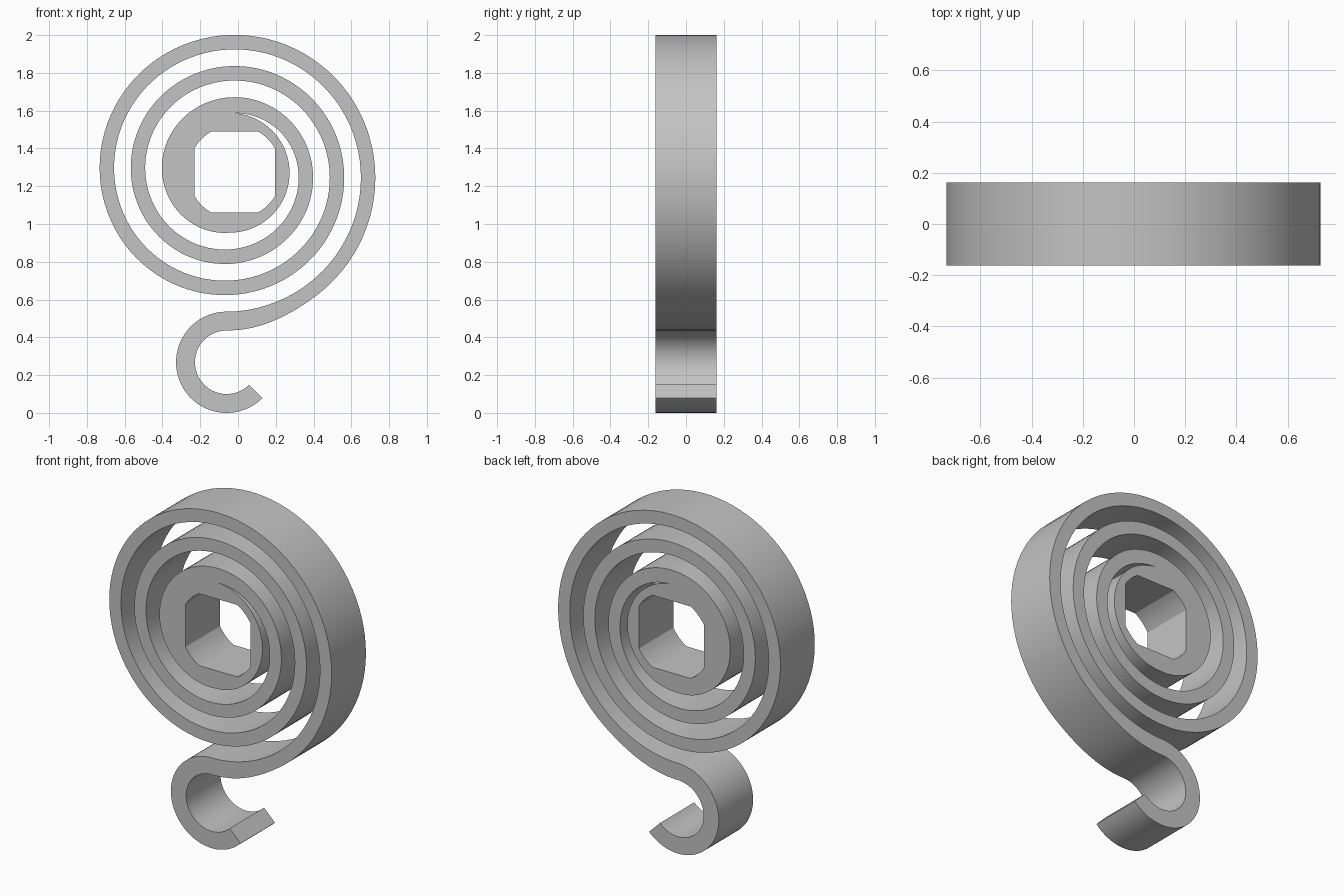
import bpy, bmesh
from math import sin, cos, pi, radians, sqrt, atan2

cube = bpy.data.objects.get("Cube")
if cube:
    bpy.data.objects.remove(cube, do_unlink=True)

CX, CZ = -0.044, 1.271        # spiral centre
HUB, PITCH, BAND = 0.317, 0.165, 0.0765
DEPTH = 0.322
END, TIP = 6 * pi, radians(185)
STEP = radians(4)


def smooth(v):
    v = min(max(v, 0), 1)
    return v * v * (3 - 2 * v)


def span(a, b, step=STEP):
    n = max(1, round(abs(b - a) / step))
    return [a + (b - a) * i / n for i in range(n + 1)]


def polar(t, r):
    # clockwise angle, starting straight down
    return (CX - r * sin(t), CZ - r * cos(t))


def arc(x, z, r, angles):
    return [(x + r * cos(a), z + r * sin(a)) for a in angles]


def outer(t):
    flare = 0.023 * smooth((t - END + radians(34)) / radians(32))
    return HUB + PITCH * t / (2 * pi) + flare


def inner(t):
    closing = 0.008 * (1 - smooth((t - TIP) / radians(70)))
    return HUB + PITCH * t / (2 * pi) - BAND - closing


# Outline: round side of the hub, coil outside, hook, coil inside
hook = span(radians(90), radians(315))
outline = [polar(t, HUB) for t in span(TIP - 2 * pi, 0)][:-1]
outline += [polar(t, outer(t)) for t in span(0, END)]
outline += arc(-0.06, 0.268, 0.168, hook)
outline += arc(-0.06, 0.268, 0.268, hook)[::-1]
outline += [polar(t, inner(t)) for t in span(END, TIP)]

# Square hub hole with rounded-off corners
half, corner = 0.2135, 0.248
a = atan2(sqrt(corner ** 2 - half ** 2), half)
hole = []
for k in range(4):
    hole += arc(-0.0175, 1.275, corner,
                span(k * pi / 2 + a, (k + 1) * pi / 2 - a, radians(6)))

# Fill and extrude the profile
curve = bpy.data.curves.new("spiral_spring", "CURVE")
curve.dimensions = "2D"
curve.fill_mode = "BOTH"
curve.extrude = DEPTH / 2
for pts in (outline, hole):
    spline = curve.splines.new("POLY")
    spline.points.add(len(pts) - 1)
    for p, (x, z) in zip(spline.points, pts):
        p.co = (x, z, 0, 1)
    spline.use_cyclic_u = True

spring = bpy.data.objects.new("spiral_spring", curve)
bpy.context.collection.objects.link(spring)
spring.rotation_euler.x = pi / 2
bpy.ops.object.select_all(action="DESELECT")
spring.select_set(True)
bpy.context.view_layer.objects.active = spring
bpy.ops.object.convert(target="MESH")
spring = bpy.context.object
bpy.ops.object.transform_apply(location=False, rotation=True, scale=False)

bm = bmesh.new()
bm.from_mesh(spring.data)
bmesh.ops.remove_doubles(bm, verts=bm.verts, dist=0.0001)
bmesh.ops.recalc_face_normals(bm, faces=bm.faces)
bm.to_mesh(spring.data)
bm.free()

# Plain grey metal
grey = bpy.data.materials.new("grey_metal")
grey.use_nodes = True
colour = (0.55, 0.55, 0.55, 1)
grey.diffuse_color = colour
grey.node_tree.nodes["Principled BSDF"].inputs["Base Color"].default_value = colour
spring.data.materials.clear()
spring.data.materials.append(grey)
bpy.ops.object.shade_smooth_by_angle(angle=radians(25))
